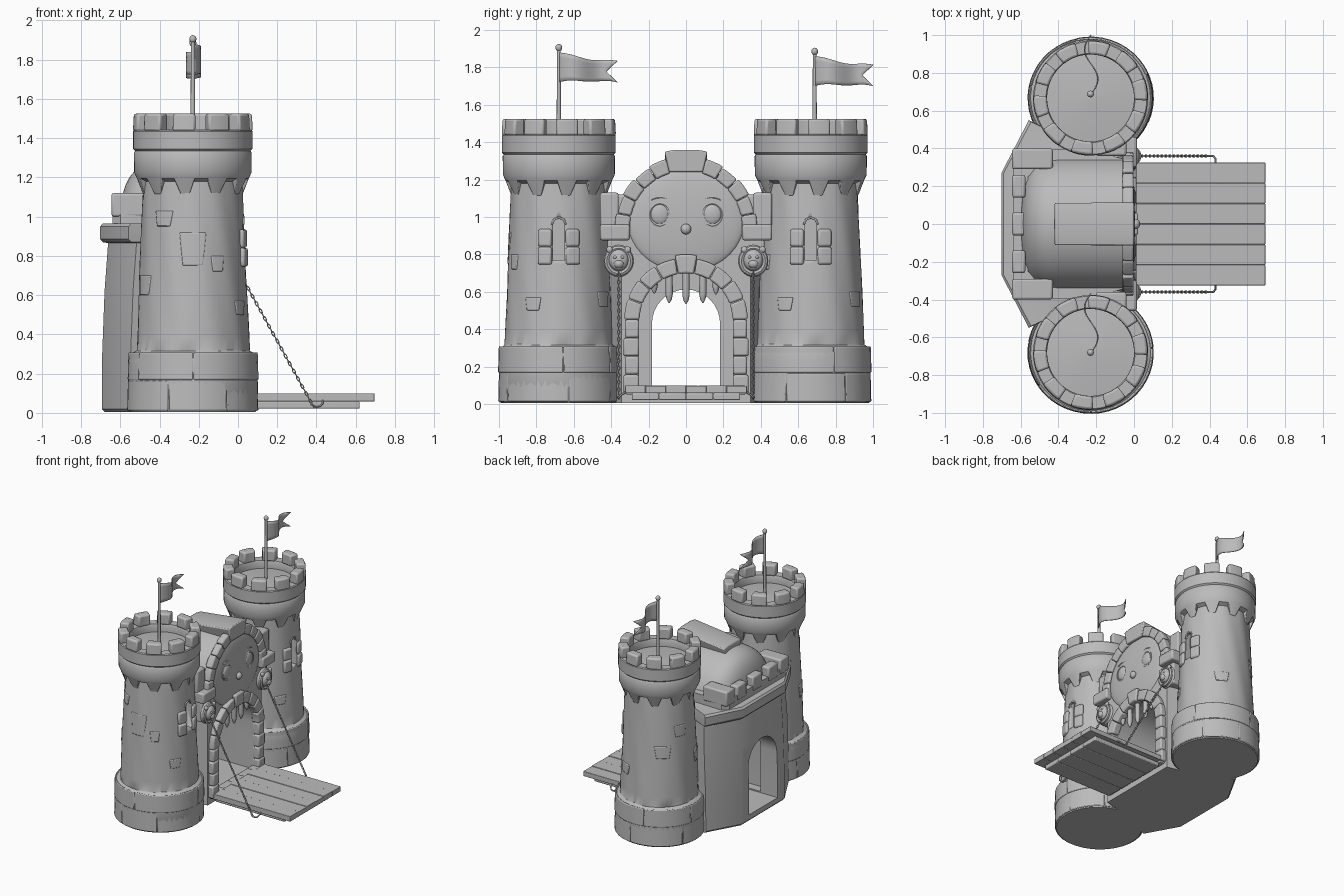
import bpy, bmesh, math, random
from math import sin, cos, pi, radians
from mathutils import Vector

if "Cube" in bpy.data.objects:
    bpy.data.objects.remove(bpy.data.objects["Cube"])

random.seed(4)
stone = bpy.data.materials.new("stone grey")
stone.diffuse_color = (0.5, 0.5, 0.5, 1)
stone.use_nodes = True
stone.node_tree.nodes["Principled BSDF"].inputs["Base Color"].default_value = stone.diffuse_color
TX = -0.23                     # tower centre line


def finish(name, me, bevel=0.0):
    if not me.materials:
        me.materials.append(stone)
    me.polygons.foreach_set("use_smooth", [True] * len(me.polygons))
    me.set_sharp_from_angle(angle=radians(35))
    ob = bpy.data.objects.new(name, me)
    bpy.context.collection.objects.link(ob)
    if bevel:
        m = ob.modifiers.new("soft edges", 'BEVEL')
        m.width, m.segments = bevel, 2
    return ob


def loft(name, rings, bevel=0.0, shell=False):
    """Skin rings of equal length; closed and capped unless it is an open shell."""
    bm = bmesh.new()
    vs = [[bm.verts.new(p) for p in r] for r in rings]
    n = len(vs[0])
    for a, b in zip(vs, vs[1:]):
        for i in range(n - 1 if shell else n):
            bm.faces.new((a[i], a[(i + 1) % n], b[(i + 1) % n], b[i]))
    if not shell:
        bm.faces.new(vs[0])
        bm.faces.new(vs[-1])
    bmesh.ops.recalc_face_normals(bm, faces=bm.faces)
    me = bpy.data.meshes.new(name)
    bm.to_mesh(me)
    bm.free()
    return finish(name, me, bevel)


def wide(z):
    """Tower bases are slightly wider from front to back."""
    return 1.03 if z < 0.312 else 1.0


def lathe(name, prof, cx, cy, n=48):
    """Turned shape; entries are radius, height and optional waviness."""
    rings = []
    for r, z, *w in prof:
        ring = []
        for i in range(n):
            a = 2 * pi * i / n
            q = r + (w[0] if w else 0) * sin(7 * a + 3 * z) * sin(4 * a + 5 * z)
            ring.append((cx + q * cos(a) * wide(z), cy + q * sin(a), z))
        rings.append(ring)
    return loft(name, rings)


def box(name, x0, x1, y0, y1, z0, z1, bevel=0.012):
    return loft(name, [[(x0, y0, z), (x1, y0, z), (x1, y1, z), (x0, y1, z)] for z in (z0, z1)], bevel)


def curved_block(name, cy, r0, rb, rt, a0, a1, z0, z1, bevel=0.008, taper=1.0):
    """Stone wrapped round a tower; rb and rt are its outer radii, taper narrows the bottom."""
    k = max(2, int((a1 - a0) / 8) + 1)
    mid, rings = (a0 + a1) / 2, []
    for i in range(k + 1):
        t = radians(a0 + (a1 - a0) * i / k)
        b = radians(mid) + (t - radians(mid)) * taper
        rings.append([(TX + r * cos(a) * wide(z), cy + r * sin(a), z)
                      for r, z, a in ((r0, z0, b), (rb, z0, b), (rt, z1, t), (r0, z1, t))])
    return loft(name, rings, bevel)


def arch_block(name, cy, cz, r0, r1, a0, a1, x0, x1, bevel=0.01):
    """One voussoir of an arch facing +x."""
    angs = [radians(a0 + (a1 - a0) * i / 4) for i in range(5)]
    return loft(name, [[(x, cy + r * cos(a), cz + r * sin(a))
                        for x, r in ((x0, r0), (x1, r0), (x1, r1), (x0, r1))] for a in angs], bevel)


def cut_arch(target, cy, half, z0, spring, x0, x1):
    """Cut an arched opening through the target."""
    pts = [(cy - half, z0)] + [(cy - half * cos(pi * i / 16), spring + half * sin(pi * i / 16))
                               for i in range(17)] + [(cy + half, z0)]
    c = loft("arch_cutter", [[(x, y, z) for y, z in pts] for x in (x0, x1)])
    c.hide_render = True
    c.display_type = 'WIRE'
    m = target.modifiers.new("opening", 'BOOLEAN')
    m.operation, m.object, m.solver = 'DIFFERENCE', c, 'EXACT'


def baked(ob):
    return bpy.data.meshes.new_from_object(ob.evaluated_get(bpy.context.evaluated_depsgraph_get()))


def ball(name, loc, rad, n=20, half=False):
    bm = bmesh.new()
    bmesh.ops.create_uvsphere(bm, u_segments=n, v_segments=n // 2 + 2, radius=1)
    if half:                                           # keep the side facing +x
        bmesh.ops.delete(bm, geom=[v for v in bm.verts if v.co.x < -0.01], context='VERTS')
    for v in bm.verts:
        v.co = Vector(loc) + Vector([c * r for c, r in zip(v.co, rad)])
    me = bpy.data.meshes.new(name)
    bm.to_mesh(me)
    bm.free()
    return finish(name, me)


def wires(name, paths, r, cyclic=True):
    """Round tubes along point lists, turned into a mesh."""
    cu = bpy.data.curves.new(name, 'CURVE')
    cu.dimensions, cu.bevel_depth, cu.bevel_resolution = '3D', r, 1
    for p in paths:
        s = cu.splines.new('POLY')
        s.points.add(len(p) - 1)
        for q, co in zip(s.points, p):
            q.co = (*co, 1)
        s.use_cyclic_u = cyclic
    tmp = bpy.data.objects.new(name, cu)
    bpy.context.collection.objects.link(tmp)
    me = baked(tmp)
    bpy.data.objects.remove(tmp)
    me.materials.clear()
    return finish(name, me)


def ring_path(x, y, z, ry, rz, n=20):
    return [(x, y + ry * cos(2 * pi * i / n), z + rz * sin(2 * pi * i / n)) for i in range(n)]


# Towers
for s, cy, py, top in ((-1, -0.68, -0.68, 1.915), (1, 0.667, 0.688, 1.895)):
    tower = lathe("tower", [(0.31, 0.005), (0.32, 0.02), (0.32, 0.27), (0.313, 0.30), (0.289, 0.316)]
                  + [(0.288 - 0.036 * i / 12, 0.32 + 0.86 * i / 12, 0.004) for i in range(13)]
                  + [(0.285, 1.195), (0.299, 1.225), (0.300, 1.325), (0.294, 1.335), (0.304, 1.345), (0.304, 1.435),
                     (0.298, 1.442), (0.236, 1.442), (0.230, 1.43), (0.230, 1.38), (0.02, 1.40)], TX, cy, 64)
    cut_arch(tower, cy, 0.03, 0.77, 0.96, -0.01, 0.2)
    for z0, z1 in ((0.012, 0.165), (0.168, 0.308)):    # base stones
        a = random.uniform(0, 40)
        end = a + 360
        while a < end - 1:
            b = a + random.uniform(45, 85)
            b = end if end - b < 30 else b
            r = random.uniform(0.322, 0.326)
            curved_block("base_stone", cy, 0.308, r, r - 0.004, a + 0.3, b - 0.3, z0, z1, 0.006)
            a = b
    for i in range(10):                                # battlements and brackets
        a = 36 * i + 9
        curved_block("merlon", cy, 0.231, 0.306, 0.301, a - 11.5, a + 11.5, 1.435, 1.525, 0.012)
        curved_block("bracket", cy, 0.245, 0.255, 0.297, a - 13, a + 13, 1.115, 1.225, 0.004, 0.4)
    for a, z, w, h in ((-90, 0.75, 15, 0.17), (-62, 0.72, 8, 0.08), (60, 0.52, 12, 0.08), (130, 0.7, 14, 0.1),
                       (160, 0.86, 12, 0.09), (205, 0.6, 14, 0.1), (235, 0.95, 12, 0.08), (-30, 0.5, 10, 0.07)):
        r = 0.293 - 0.041 * (z - 0.3)
        curved_block("worn_stone", cy, r - 0.02, r, r - 0.041 * h, a - w, a + w, z, z + h, 0.006, 0.75)
    for d in (-1, 1):                                  # window surround
        a0, a1 = sorted((d * 8, d * 24))
        curved_block("window_stone", cy, 0.25, 0.286, 0.286, a0, a1, 0.745, 0.84, 0.012)
        curved_block("window_stone", cy, 0.25, 0.281, 0.281, a0, a1, 0.841, 0.935, 0.012)
    arch_block("window_arch", cy, 0.96, 0.031, 0.043, 0, 180, 0.015, 0.034, 0.003)
    # Flag and pole
    lathe("flag_pole", [(0.012, 1.38), (0.010, top - 0.02)], TX, py, 12)
    ball("pole_knob", (TX, py, top - 0.01), (0.018, 0.018, 0.02), 12)
    bm = bmesh.new()
    grid = []
    for i in range(17):
        u, row = i / 16, []
        for v in range(7):
            y = u * (0.315 - 0.06 * (1 - abs(v / 3 - 1)))
            row.append(bm.verts.new((TX + 0.036 * sin(2 * pi * y / 0.315), py + y,
                                     top - 0.115 - 0.025 * u + 0.005 * sin(9 * u)
                                     + (v / 6 - 0.5) * (0.16 - 0.12 * u + 0.075 * u * u))))
        grid.append(row)
    for g, h in zip(grid, grid[1:]):
        for v in range(6):
            bm.faces.new((g[v], g[v + 1], h[v + 1], h[v]))
    me = bpy.data.meshes.new("flag")
    bm.to_mesh(me)
    bm.free()
    finish("flag", me).modifiers.new("cloth", 'SOLIDIFY').thickness = 0.006


# Gatehouse walls, ledge and parapet
def sides(z, half):
    return [(x, y, z) for x, y in half] + [(x, -y, z) for x, y in reversed(half)]


def plan(back, z, side=0.53):
    return sides(z, [(-0.03, 0.345), (-0.22, 0.39), (back + 0.145, side), (back, 0.27)])


rim = [(-0.06, 0.345), (-0.22, 0.39), (-0.60, 0.40), (-0.64, 0.36)]
inner = [(-0.08, 0.32), (-0.22, 0.33), (-0.50, 0.32), (-0.56, 0.25)]
raw = loft("gatehouse_walls", [plan(-0.68, 0.005), plan(-0.694, 0.02), plan(-0.692, 0.3), plan(-0.68, 0.62),
                               plan(-0.662, 0.865, 0.51), plan(-0.69, 0.87, 0.54), plan(-0.702, 0.885, 0.55),
                               plan(-0.702, 0.95, 0.55), plan(-0.69, 0.965, 0.54),
                               sides(0.966, rim), sides(1.04, rim), sides(1.041, inner)])
cut_arch(raw, 0, 0.252, 0.07, 0.45, -0.54, 0.3)
cut_arch(raw, 0, 0.182, 0.06, 0.43, -1, -0.3)
me = baked(raw)
bpy.data.objects.remove(raw)
bm = bmesh.new()
bm.from_mesh(me)                                       # open the top under the dome
bmesh.ops.delete(bm, geom=[f for f in bm.faces if all(v.co.z > 1.0405 for v in f.verts)], context='FACES_ONLY')
bm.to_mesh(me)
bm.free()
finish("gatehouse_walls", me)
for y in (-0.2, 0, 0.2):
    box("rear_merlon", -0.645, -0.575, y - 0.06, y + 0.06, 1.0, 1.115)
for y in (-0.345, 0.345):
    box("corner_merlon", -0.645, -0.43, y - 0.055, y + 0.055, 1.0, 1.12)

# Rounded roof with a raised ridge slab
rings = []
for i in range(17):
    t = i / 16
    x = -0.02 if i == 0 else -0.36 - 0.24 * sin(t * pi / 2)
    u = sin(t * pi / 2) if i else 0
    sc = max(0.03, (1 - u ** 3) ** (1 / 3))
    rings.append([(x, 0.358 * cos(pi * k / 28) * sc, 0.93 + 0.345 * sin(pi * k / 28) * sc) for k in range(29)])
loft("domed_roof", rings, shell=True)
loft("ridge_slab", [[(x, -0.09, 1.24), (x, -0.115, z), (x, -0.06, z + 0.01), (x, 0.06, z + 0.01),
                     (x, 0.115, z), (x, 0.09, 1.24)] for x, z in ((-0.42, 1.30), (0.0, 1.35))], 0.008)

# Upper arch stones
for s in (-1, 1):
    for i in range(5):
        a0, a1 = -4 + 15.6 * i, 11.2 + 15.6 * i
        a0, a1 = (a0, a1) if s > 0 else (180 - a1, 180 - a0)
        arch_block("upper_arch_stone", 0, 0.945, 0.30, 0.38 - 0.008 * (i % 2), a0, a1, -0.06, -0.002)

# Gate surround: jambs, arch, sill and teeth
for i in range(9):
    r = 0.35 if i == 4 else 0.33
    arch_block("gate_arch_stone", 0, 0.45, 0.248, r, 20 * i + 0.3, 20 * i + 19.7, -0.05, 0.022 if i == 4 else 0.012)
for s in (-1, 1):
    for i in range(4):
        y0, y1 = sorted((s * 0.25, s * (0.335 - 0.008 * (i % 2))))
        box("gate_jamb_stone", -0.05, 0.012, y0, y1, 0.06 + 0.098 * i, 0.157 + 0.098 * i)
for i in range(5):
    box("gate_sill_stone", -0.05, 0.015, -0.32 + 0.128 * i, -0.193 + 0.128 * i, 0.05, 0.1, 0.008)
for y, tip in ((-0.17, 0.59), (-0.09, 0.54), (0, 0.535), (0.09, 0.54), (0.16, 0.585)):
    root = 0.46 + math.sqrt(0.25 ** 2 - y * y)
    lathe("gate_tooth", [(0.018, root), (0.02, tip + 0.05), (0.014, tip + 0.02), (0.003, tip)], -0.035, y, 12)

# Face above the gate
ball("face", (-0.035, 0, 0.98), (0.04, 0.315, 0.275), 32, True)
ball("nose", (0.008, 0, 0.935), (0.024, 0.028, 0.028))
for s in (-1, 1):
    y = s * 0.14
    ball("eye", (-0.006, y, 1.015), (0.018, 0.05, 0.055), 20, True)
    wires("eyelid", [ring_path(-0.004, y, 1.012, 0.054, 0.06)], 0.007)
    wires("eyebrow", [[(-0.006, y + 0.045 * t / 3, 1.105 - 0.012 * (t / 3) ** 2) for t in range(-3, 4)]], 0.005, False)

    # Side blocks, carved heads and chains
    y0, y1 = sorted((s * 0.30, s * 0.46))
    box("side_bracket", -0.12, 0.015, y0, y1, 0.875, 0.96)
    y0, y1 = sorted((s * 0.36, s * 0.46))
    box("side_block", -0.2, -0.04, y0, y1, 0.95, 1.13)
    y0, y1 = sorted((s * 0.33, s * 0.42))
    box("head_bracket", -0.15, -0.03, y0, y1, 0.70, 0.88)
    y = s * 0.36
    ball("carved_mane", (-0.03, y, 0.765), (0.04, 0.08, 0.085), 20, True)
    wires("mane_curls", [ring_path(-0.005, y, 0.765, 0.064, 0.068)], 0.014)
    ball("carved_head", (0.0, y, 0.77), (0.032, 0.052, 0.057), 20, True)
    ball("carved_muzzle", (0.018, y, 0.75), (0.022, 0.028, 0.024), 14, True)
    for d in (-1, 1):
        ball("carved_ear", (0.0, y + d * 0.048, 0.825), (0.015, 0.018, 0.018), 12)
        ball("carved_eye", (0.026, y + d * 0.02, 0.785), (0.008, 0.01, 0.008), 10)
    a, b = Vector((0.01, y, 0.71)), Vector((0.38, y, 0.04))
    along = (b - a).normalized()
    links = []
    for i in range(36):
        c = a.lerp(b, i / 35)
        side = Vector((0, 1, 0)) if i % 2 else along.cross(Vector((0, 1, 0)))
        links.append([c + along * 0.014 * cos(k * pi / 5) + side * 0.006 * sin(k * pi / 5) for k in range(10)])
    wires("chain", links, 0.003)
    wires("chain_hook", [[(0.37, y, 0.045), (0.40, y, 0.03), (0.42, y, 0.035), (0.432, s * 0.345, 0.05),
                          (0.432, s * 0.31, 0.07)]], 0.006, False)

# Drawbridge
for i in range(6):
    y = -0.325 + 0.65 * i / 6
    box("bridge_plank", -0.01, 0.695, y, y + 0.65 / 6, 0.058, 0.1 - 0.003 * (i % 2), 0.003)
for i in range(4):
    y = -0.29 + 0.145 * i
    box("bridge_under_plank", 0.0, 0.62, y, y + 0.145, 0.022, 0.058, 0.006)
